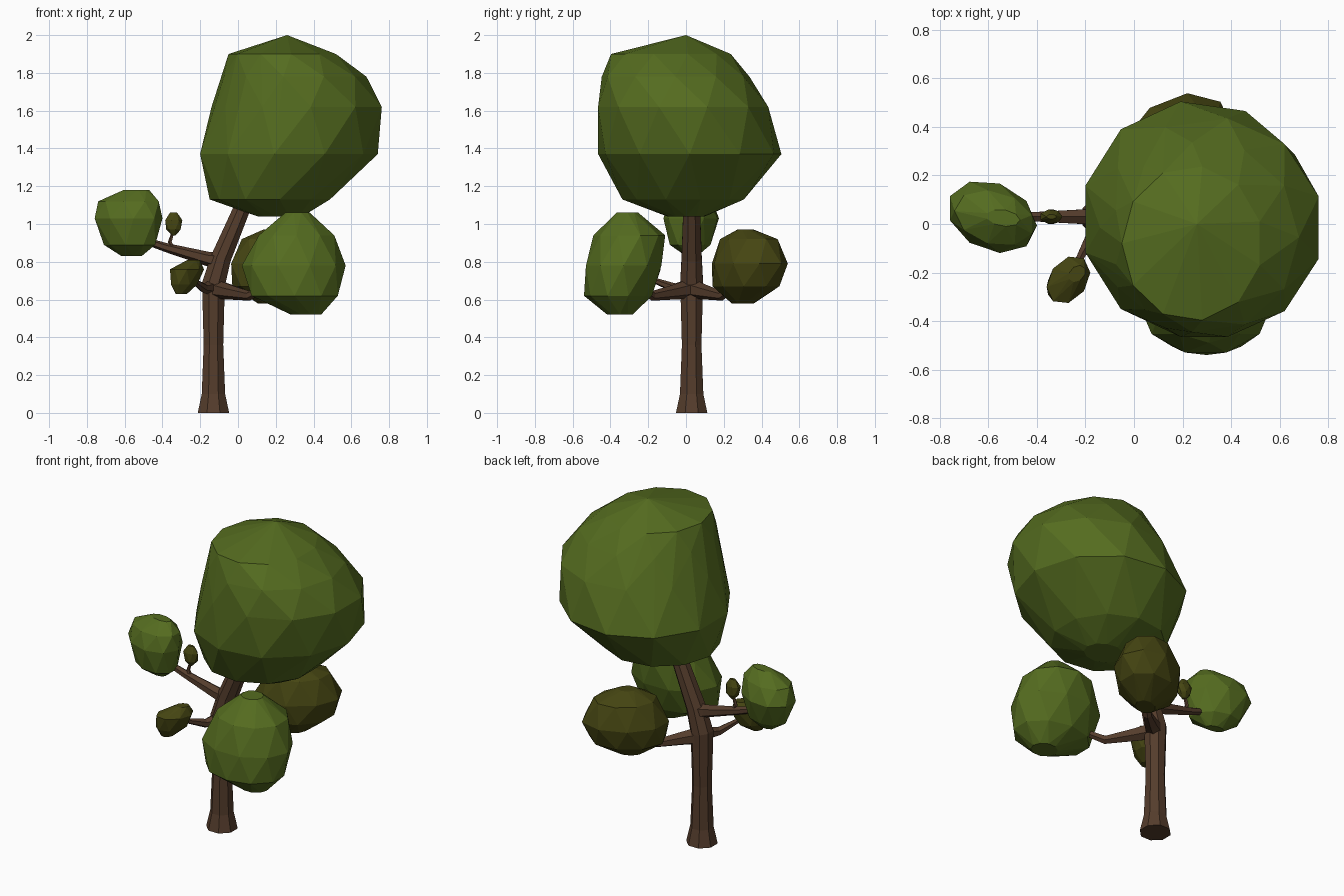
import bpy, bmesh, math
from mathutils import Vector

if "Cube" in bpy.data.objects:
    bpy.data.objects.remove(bpy.data.objects["Cube"])


def material(name, rgb):
    m = bpy.data.materials.new(name)
    m.diffuse_color = (*rgb, 1)
    m.use_nodes = True
    m.node_tree.nodes["Principled BSDF"].inputs["Base Color"].default_value = m.diffuse_color
    return m


BARK = material("bark", (0.09, 0.046, 0.025))
GREEN = material("leaf_green", (0.09, 0.15, 0.014))
OLIVE = material("leaf_olive", (0.06, 0.06, 0.006))


def finish(bm, name, mat):
    bmesh.ops.recalc_face_normals(bm, faces=bm.faces)
    mesh = bpy.data.meshes.new(name)
    bm.to_mesh(mesh)
    bm.free()
    mesh.materials.append(mat)
    ob = bpy.data.objects.new(name, mesh)
    bpy.context.collection.objects.link(ob)


def limb(name, path, sides):
    """Tapered faceted tube through (x, y, z, radius) points."""
    bm = bmesh.new()
    pts = [Vector(p[:3]) for p in path]
    rings = []
    for i, p in enumerate(pts):
        t = (pts[min(i + 1, len(pts) - 1)] - pts[max(i - 1, 0)]).normalized()
        ref = Vector((0, 1, 0)) if abs(t.z) > 0.6 else Vector((0, 0, 1))
        u = ref.cross(t).normalized()
        v = t.cross(u)
        ring = []
        for k in range(sides):
            a = math.tau * (k + 0.5) / sides
            ring.append(bm.verts.new(p + path[i][3] * (u * math.cos(a) + v * math.sin(a))))
        rings.append(ring)
    for r, s in zip(rings, rings[1:]):
        for k in range(sides):
            n = (k + 1) % sides
            bm.faces.new((r[k], r[n], s[n], s[k]))
    bm.faces.new(rings[0])
    bm.faces.new(rings[-1])
    finish(bm, name, BARK)


def foliage(name, mat, levels, sides=10, skew=0.0):
    """Faceted clump: hull of oval rings (z, xmin, xmax, ymin, ymax)."""
    bm = bmesh.new()
    for i, (z, x0, x1, y0, y1) in enumerate(levels):
        for k in range(sides):
            a = math.tau * (k + 0.5 * (i % 2)) / sides
            bm.verts.new(((x0 + x1) / 2 + (x1 - x0) / 2 * math.cos(a),
                          (y0 + y1) / 2 + (y1 - y0) / 2 * math.sin(a + skew), z))
    bmesh.ops.remove_doubles(bm, verts=bm.verts, dist=0.001)
    bmesh.ops.convex_hull(bm, input=bm.verts)
    bmesh.ops.delete(bm, geom=[v for v in bm.verts if not v.link_faces], context='VERTS')
    finish(bm, name, mat)


# Trunk, leaning right above the fork
limb("trunk", [(-.13, .03, 0, .09), (-.13, .03, .1, .067), (-.13, .03, .36, .056),
               (-.13, .03, .6, .063), (-.13, .03, .68, .066), (-.09, .03, .82, .058),
               (.02, .03, 1.08, .048), (.07, .03, 1.2, .04)], 8)

# Branches
limb("left_branch", [(-.08, .03, .8, .055), (-.16, .03, .815, .038),
                     (-.38, .03, .875, .024), (-.55, .03, .93, .015)], 6)
limb("twig", [(-.34, .03, .86, .014), (-.36, .03, .905, .011), (-.343, .03, .96, .008)], 5)
limb("front_branch", [(-.14, .04, .66, .055), (-.05, -.06, .64, .04),
                      (.06, -.18, .62, .026), (.18, -.27, .68, .018)], 6)
limb("back_branch", [(-.14, .02, .66, .055), (-.04, .1, .64, .04),
                     (.06, .19, .62, .026), (.15, .28, .68, .018)], 6)
limb("small_branch", [(-.12, .05, .67, .05), (-.18, -.06, .66, .026), (-.25, -.19, .71, .012)], 6)

# Foliage clumps
foliage("crown", GREEN, [
    (1.04, .1, .34, -.1, .1), (1.13, -.15, .5, -.34, .31), (1.37, -.22, .74, -.47, .51),
    (1.62, -.14, .78, -.47, .44), (1.78, -.09, .68, -.45, .34),
    (1.9, -.05, .53, -.4, .24), (2.0, .26, .26, 0, 0)], 11)
foliage("front_clump", GREEN, [
    (.52, .28, .44, -.42, -.28), (.62, .06, .54, -.54, -.18), (.78, .02, .57, -.54, -.12),
    (.94, .1, .52, -.49, -.11), (1.06, .25, .38, -.37, -.25)], 10)
foliage("left_clump", GREEN, [
    (.83, -.62, -.51, 0, .06), (.89, -.71, -.43, -.09, .13), (1.03, -.77, -.4, -.12, .18),
    (1.12, -.74, -.41, -.09, .14), (1.18, -.61, -.47, -.01, .06)], 9, -.25)
foliage("back_clump", OLIVE, [
    (.58, .1, .24, .24, .36), (.67, -.03, .37, .14, .5), (.79, -.05, .41, .13, .54),
    (.92, .02, .34, .18, .49), (.97, .13, .23, .27, .36)], 9, .27)
foliage("small_clump", OLIVE, [
    (.63, -.33, -.27, -.29, -.23), (.68, -.36, -.21, -.32, -.16),
    (.76, -.36, -.18, -.33, -.13), (.81, -.27, -.2, -.24, -.17)], 8, .3)
foliage("tiny_clump", OLIVE, [
    (.94, -.35, -.33, .02, .04), (.97, -.38, -.3, 0, .06),
    (1.02, -.39, -.295, 0, .06), (1.06, -.36, -.32, .02, .04)], 7)
